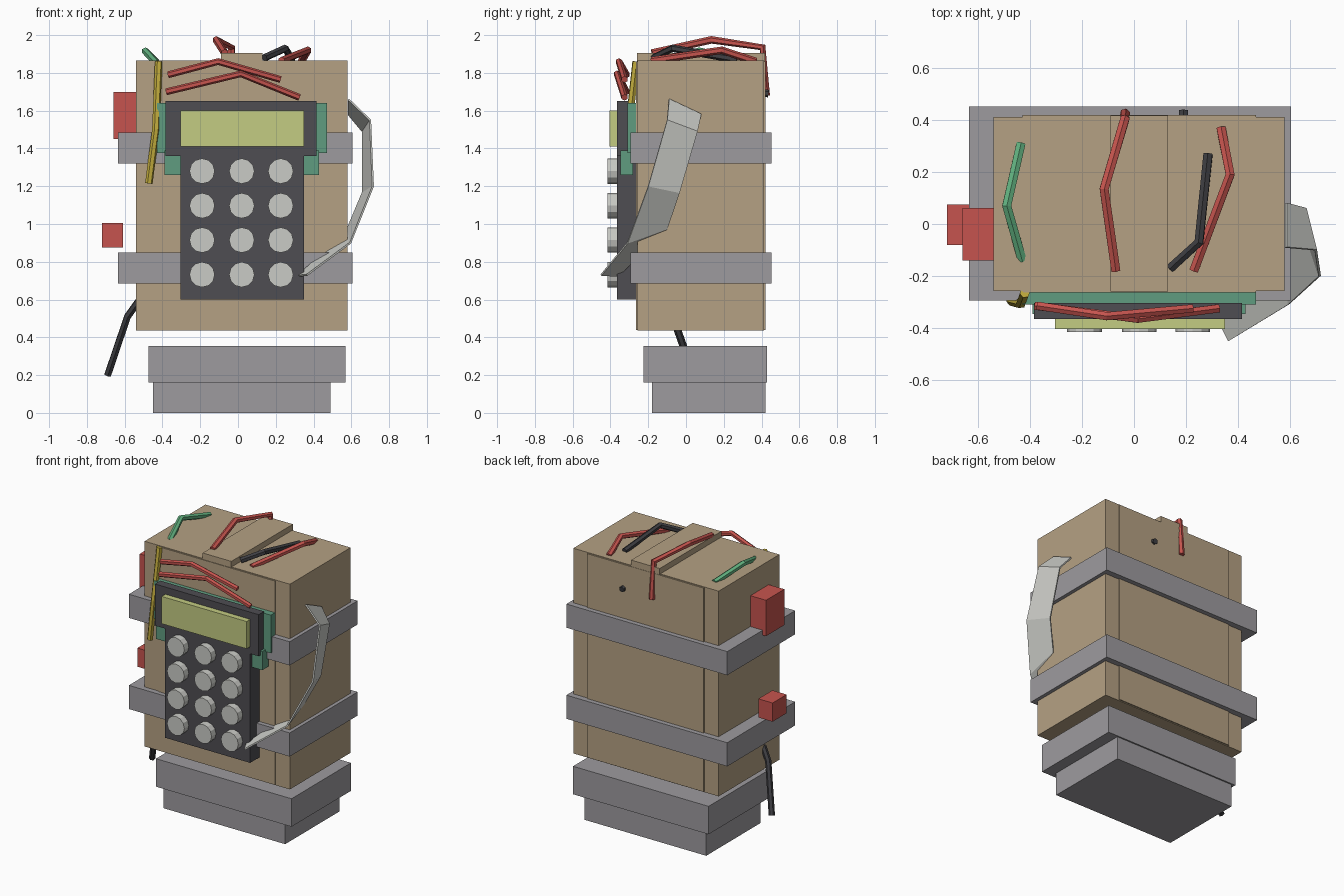
import bpy
import bmesh
from mathutils import Matrix, Vector

if "Cube" in bpy.data.objects:
    bpy.data.objects.remove(bpy.data.objects["Cube"], do_unlink=True)


def material(name, rgb):
    lin = [(c / 255 / 12.92) if c < 11 else ((c / 255 + 0.055) / 1.055) ** 2.4 for c in rgb]
    mat = bpy.data.materials.new(name)
    mat.use_nodes = True
    mat.diffuse_color = (*lin, 1)
    mat.node_tree.nodes["Principled BSDF"].inputs["Base Color"].default_value = (*lin, 1)
    return mat


TAN = material("cardboard_tan", (181, 161, 131))
GREY = material("strap_grey", (157, 155, 159))
DARK = material("charcoal", (78, 77, 82))
RED = material("red", (198, 84, 78))
GREEN = material("board_green", (96, 156, 128))
LIME = material("screen_lime", (196, 204, 130))
SILVER = material("silver", (202, 203, 198))
WIRE_GREEN = material("wire_green", (98, 178, 128))
YELLOW = material("wire_yellow", (196, 174, 62))
BLACK = material("wire_black", (62, 62, 66))


def finish(name, bm, mat):
    bmesh.ops.recalc_face_normals(bm, faces=bm.faces[:])
    mesh = bpy.data.meshes.new(name)
    bm.to_mesh(mesh)
    bm.free()
    mesh.materials.append(mat)
    obj = bpy.data.objects.new(name, mesh)
    bpy.context.scene.collection.objects.link(obj)
    return obj


def box(name, mat, x, y, z):
    bm = bmesh.new()
    bmesh.ops.create_cube(bm, size=1)
    for v in bm.verts:
        v.co = [lo if c < 0 else hi for c, (lo, hi) in zip(v.co, (x, y, z))]
    return finish(name, bm, mat)


def wire(name, mat, points, radius=0.02):
    """Six-sided tube with mitred bends and closed ends."""
    pts = [Vector(p) for p in points]
    bm = bmesh.new()
    rings = []
    for i, p in enumerate(pts):
        before = (p - pts[i - 1]).normalized() if i else None
        after = (pts[i + 1] - p).normalized() if i < len(pts) - 1 else None
        tangent = ((before or after) + (after or before)).normalized()
        rot = tangent.to_track_quat('Z', 'Y')
        if rings:
            rot = last_t.rotation_difference(tangent) @ last_rot
        last_t, last_rot = tangent, rot
        ring = bmesh.ops.create_circle(bm, segments=6, radius=radius,
                                       matrix=Matrix.Translation(p) @ rot.to_matrix().to_4x4())
        rings.append(ring["verts"])
    for a, b in zip(rings, rings[1:]):
        for k in range(6):
            n = (k + 1) % 6
            bm.faces.new((a[k], a[n], b[n], b[k]))
    bm.faces.new(rings[0])
    bm.faces.new(rings[-1])
    return finish(name, bm, mat)


# Carton, raised panel wrapping front and back, tape strip
box("carton", TAN, (-0.54, 0.58), (-0.257, 0.412), (0.435, 1.865))
box("carton_panel", TAN, (-0.43, 0.47), (-0.264, 0.42), (0.44, 1.86))
box("top_strip", TAN, (-0.09, 0.13), (-0.26, 0.418), (1.8, 1.905))

# Straps and base
for label, z in (("lower", (0.685, 0.85)), ("upper", (1.32, 1.485))):
    box(label + "_strap", GREY, (-0.635, 0.605), (-0.295, 0.453), z)
box("base_top", GREY, (-0.475, 0.57), (-0.225, 0.43), (0.16, 0.355))
box("base_foot", GREY, (-0.45, 0.49), (-0.18, 0.42), (0, 0.16))

# Side blocks
box("upper_side_block", RED, (-0.66, -0.53), (-0.14, 0.062), (1.45, 1.70))
box("lower_side_block", RED, (-0.72, -0.61), (-0.08, 0.075), (0.875, 1.005))

# Keypad, circuit boards and screen
box("circuit_board", GREEN, (-0.43, 0.47), (-0.31, -0.25), (1.375, 1.64))
box("circuit_board_lower", GREEN, (-0.39, 0.43), (-0.347, -0.28), (1.26, 1.39))
box("keypad", DARK, (-0.305, 0.35), (-0.366, -0.25), (0.6, 1.4))
box("screen_housing", DARK, (-0.385, 0.415), (-0.365, -0.305), (1.36, 1.65))
box("screen", LIME, (-0.305, 0.35), (-0.405, -0.355), (1.41, 1.60))

# Button grid
for row, z in enumerate((1.28, 1.097, 0.915, 0.732)):
    for col, x in enumerate((-0.19, 0.02, 0.226)):
        bm = bmesh.new()
        place = Matrix.Translation((x, -0.389, z)) @ Matrix.Rotation(1.5708, 4, 'X')
        bmesh.ops.create_cone(bm, cap_ends=True, segments=12, radius1=0.067,
                              radius2=0.067, depth=0.052, matrix=place)
        finish(f"button_{row}_{col}", bm, SILVER)

# Bent ribbon hanging down the left side
front_edge = [(0.585, -0.09, 1.66), (0.70, -0.10, 1.55), (0.715, -0.20, 1.20),
              (0.595, -0.31, 0.90), (0.365, -0.45, 0.73)]
back_edge = [(0.585, 0.08, 1.58), (0.66, 0.06, 1.49), (0.66, -0.035, 1.165),
             (0.58, -0.10, 0.975), (0.32, -0.36, 0.725)]
bm = bmesh.new()
edges = [[bm.verts.new(p) for p in side] for side in (front_edge, back_edge)]
for i in range(len(front_edge) - 1):
    bm.faces.new((edges[0][i], edges[0][i + 1], edges[1][i + 1], edges[1][i]))
ribbon = finish("ribbon", bm, SILVER)
solid = ribbon.modifiers.new("thickness", 'SOLIDIFY')
solid.thickness = 0.01
solid.offset = 0

# Wires on the top
wire("top_green_wire", WIRE_GREEN,
     [(-0.435, 0.31, 1.86), (-0.49, 0.07, 1.915), (-0.43, -0.14, 1.85)])
wire("top_middle_red_wire", RED,
     [(-0.07, -0.18, 1.905), (-0.115, 0.135, 1.975), (-0.035, 0.405, 1.935), (-0.035, 0.425, 1.68)])
wire("top_side_red_wire", RED,
     [(0.23, -0.18, 1.865), (0.37, 0.19, 1.92), (0.335, 0.37, 1.86)])
wire("top_black_wire", BLACK,
     [(0.14, -0.17, 1.88), (0.25, -0.07, 1.93), (0.285, 0.27, 1.87)])
wire("back_black_wire_end", BLACK, [(0.19, 0.38, 1.70), (0.19, 0.437, 1.69)])

# Wires on the front
wire("front_upper_red_wire", RED,
     [(-0.37, -0.315, 1.79), (-0.105, -0.355, 1.86), (0.225, -0.325, 1.765)], 0.018)
wire("front_lower_red_wire", RED,
     [(-0.38, -0.315, 1.70), (0.015, -0.365, 1.795), (0.325, -0.325, 1.67)], 0.018)
wire("front_yellow_wire", YELLOW,
     [(-0.42, -0.265, 1.86), (-0.435, -0.305, 1.5), (-0.472, -0.295, 1.215)])

# Loose wire low on the right side
wire("lower_black_wire", BLACK,
     [(-0.52, -0.10, 0.60), (-0.585, -0.07, 0.51), (-0.69, 0.04, 0.2)])
